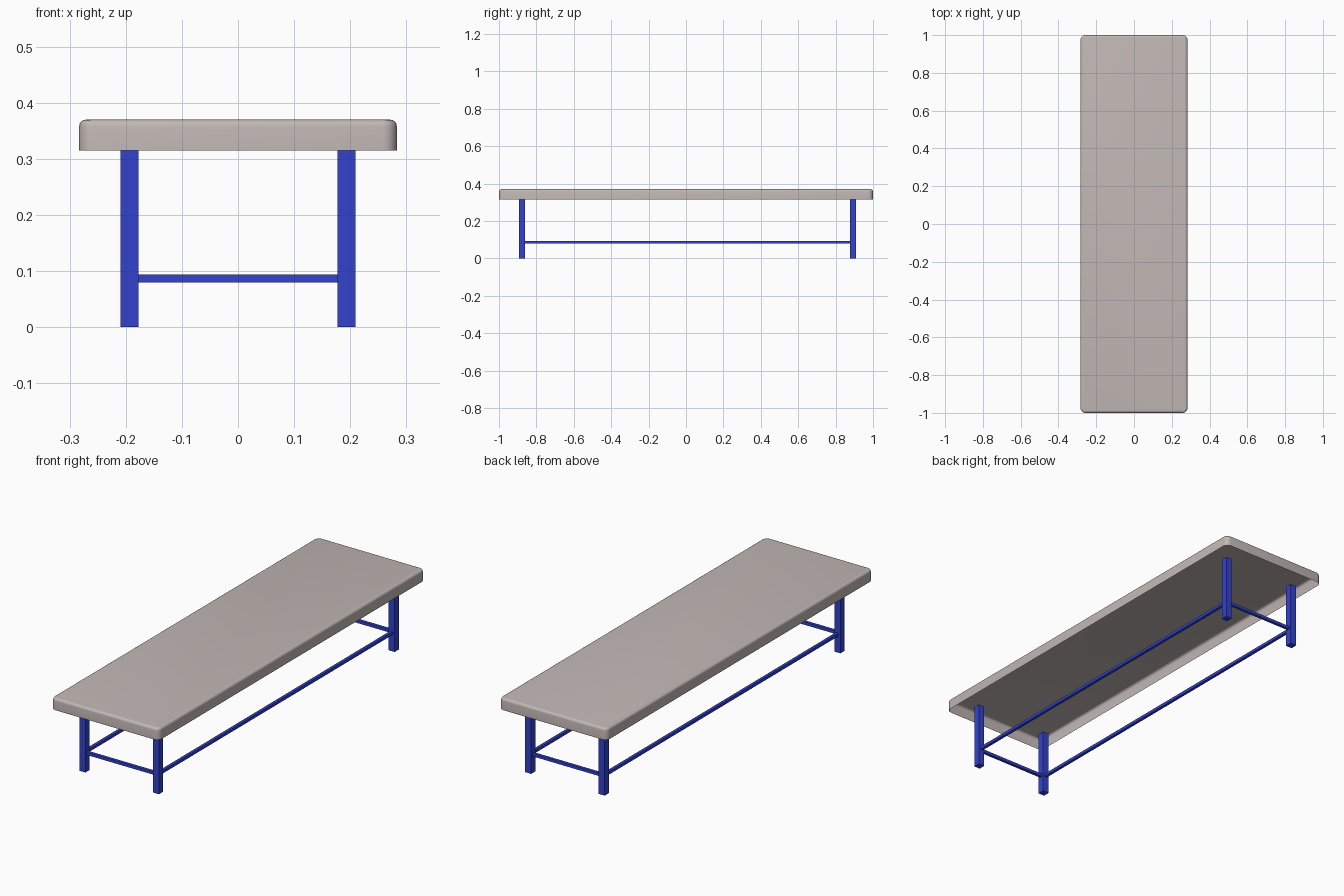
import bpy
import bmesh
from mathutils import Matrix, Vector

default = bpy.data.objects.get("Cube")
if default:
    bpy.data.objects.remove(default, do_unlink=True)


def material(name, color):
    m = bpy.data.materials.new(name)
    m.use_nodes = True
    m.diffuse_color = color
    m.node_tree.nodes["Principled BSDF"].inputs["Base Color"].default_value = color
    return m


TAUPE = material("warm grey padding", (0.54, 0.48, 0.462, 1))
BLUE = material("blue painted steel", (0.033, 0.055, 0.6, 1))


def box_bmesh(low, high):
    low, high = Vector(low), Vector(high)
    bm = bmesh.new()
    bmesh.ops.create_cube(bm, size=1, matrix=Matrix.LocRotScale(
        (low + high) / 2, None, high - low))
    return bm


def finish(name, bm, mat):
    mesh = bpy.data.meshes.new(name)
    bm.to_mesh(mesh)
    bm.free()
    mesh.materials.append(mat)
    obj = bpy.data.objects.new(name, mesh)
    bpy.context.collection.objects.link(obj)
    return obj


def box(name, low, high):
    return finish(name, box_bmesh(low, high), BLUE)


LEG_TOP, TOP = 0.315, 0.37
LEG_X, HALF = 0.193, 0.016
RAIL_Z, RAIL = 0.087, 0.007
FRONT_Y, BACK_Y = -0.876, 0.893

# Padded top: rounded corners, softened upper rim, open underneath
bm = box_bmesh((-0.283, -1, LEG_TOP), (0.283, 1, TOP))
upright = [e for e in bm.edges
           if abs(e.verts[0].co.z - e.verts[1].co.z) > 0.01]
bmesh.ops.bevel(bm, geom=upright, offset=0.025, segments=5,
                profile=0.5, affect='EDGES')
rim = [e for e in bm.edges if all(v.co.z > TOP - 0.001 for v in e.verts)]
bmesh.ops.bevel(bm, geom=rim, offset=0.012, segments=4,
                profile=0.5, affect='EDGES')
bm.normal_update()
bottom = [f for f in bm.faces if f.normal.z < -0.9]
bmesh.ops.delete(bm, geom=bottom, context='FACES')
padded_top = finish("padded_top", bm, TAUPE)
bpy.ops.object.select_all(action='DESELECT')
padded_top.select_set(True)
bpy.context.view_layer.objects.active = padded_top
bpy.ops.object.shade_smooth_by_angle()

# Legs and end rails
for end, y in (("front", FRONT_Y), ("back", BACK_Y)):
    for side, x in (("right", -LEG_X), ("left", LEG_X)):
        box(f"{end}_{side}_leg", (x - HALF, y - HALF, 0),
            (x + HALF, y + HALF, LEG_TOP))
    box(f"{end}_rail", (HALF - LEG_X, y - RAIL, RAIL_Z - RAIL),
        (LEG_X - HALF, y + RAIL, RAIL_Z + RAIL))

# Long side rails
for side, x in (("right", -LEG_X), ("left", LEG_X)):
    box(f"{side}_rail", (x - RAIL, FRONT_Y + HALF, RAIL_Z - RAIL),
        (x + RAIL, BACK_Y - HALF, RAIL_Z + RAIL))
